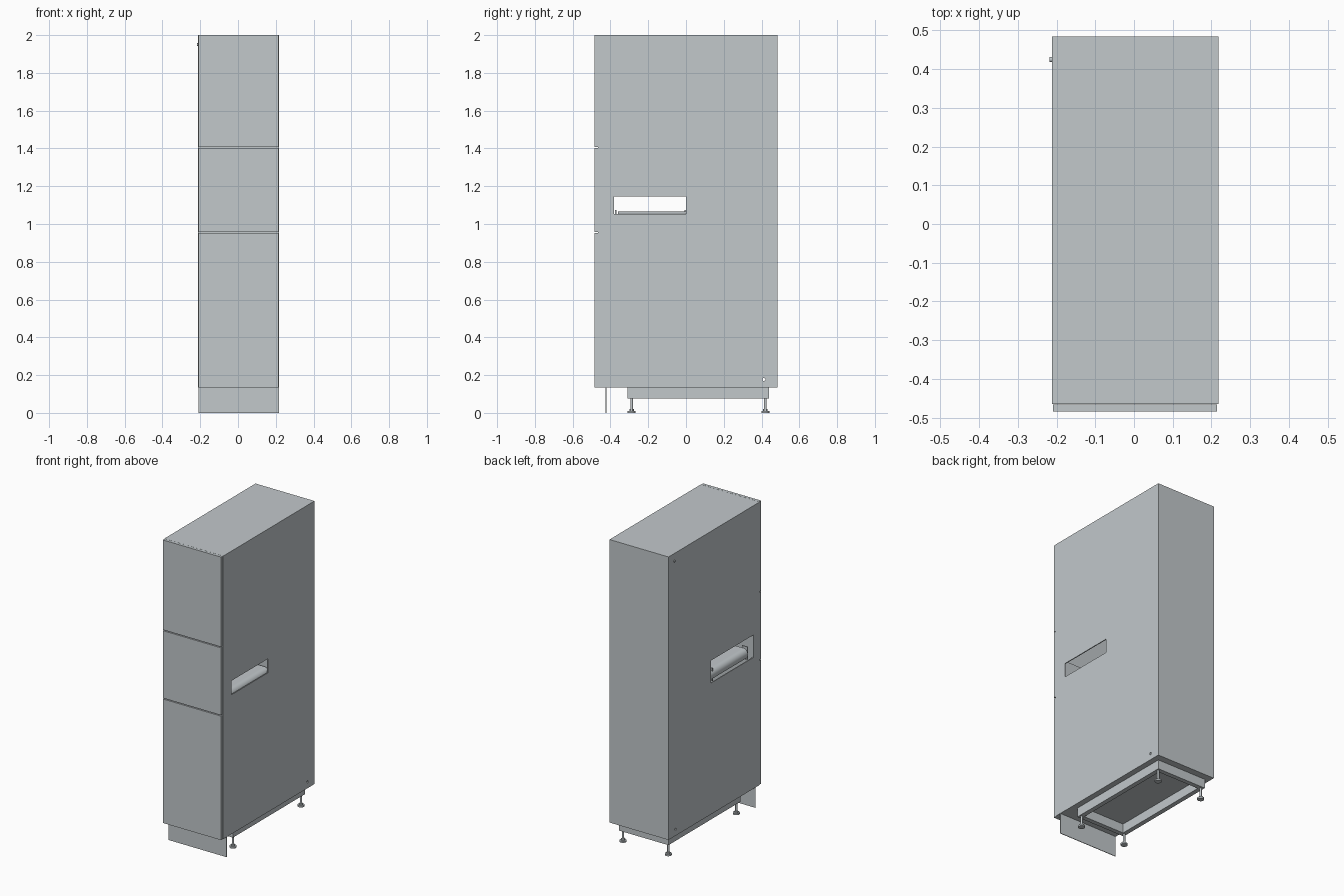
import bpy
import math

cube = bpy.data.objects.get("Cube")
if cube:
    bpy.data.objects.remove(cube, do_unlink=True)

metal = bpy.data.materials.new("light grey metal")
metal.use_nodes = True
grey = (0.54, 0.58, 0.60, 1)
metal.diffuse_color = grey
metal.node_tree.nodes["Principled BSDF"].inputs["Base Color"].default_value = grey


def box(name, x, y, z):
    """Box from (min, max) ranges."""
    bpy.ops.mesh.primitive_cube_add(size=1, location=[sum(r) / 2 for r in (x, y, z)])
    ob = bpy.context.object
    ob.name = name
    ob.scale = [r[1] - r[0] for r in (x, y, z)]
    bpy.ops.object.transform_apply(location=False, rotation=False, scale=True)
    ob.data.materials.append(metal)
    return ob


def rod(name, loc, radius, length, axis="z", sides=24):
    turn = {"x": (0, math.pi / 2, 0), "y": (math.pi / 2, 0, 0), "z": (0, 0, 0)}[axis]
    bpy.ops.mesh.primitive_cylinder_add(vertices=sides, radius=radius, depth=length,
                                        location=loc, rotation=turn)
    ob = bpy.context.object
    ob.name = name
    ob.data.materials.append(metal)
    bpy.ops.object.shade_smooth_by_angle()
    return ob


def cut(target, cutter):
    mod = target.modifiers.new("cut", "BOOLEAN")
    mod.operation = "DIFFERENCE"
    mod.solver = "EXACT"
    mod.object = cutter
    bpy.context.view_layer.objects.active = target
    bpy.ops.object.modifier_apply(modifier=mod.name)
    bpy.data.objects.remove(cutter, do_unlink=True)


LEFT, RIGHT, FRONT, BACK, BASE, TOP = -0.212, 0.218, -0.485, 0.485, 0.135, 2.0
DOOR = -0.465
T = 0.006

# Hollow sheet metal cabinet with side openings
body = box("cabinet_body", (LEFT, RIGHT), (DOOR, BACK), (BASE, TOP))
cut(body, box("hollow", (LEFT + T, RIGHT - T), (DOOR + T, BACK - T), (BASE + T, TOP - T)))
cut(body, box("outlet", (RIGHT - 0.03, RIGHT + 0.03), (-0.38, 0), (1.053, 1.145)))
cut(body, box("inlet", (LEFT - 0.03, LEFT + 0.03), (-0.40, 0.045), (1.0, 1.148)))
cut(body, rod("service_hole", (0, 0.412, 0.177), 0.008, 1, "x", 16))

# Three front panels separated by thin seams
seams = [BASE, 0.955, 1.405, TOP]
for name, low, high in zip(("lower", "middle", "upper"), seams, seams[1:]):
    box(name + "_front_panel", (LEFT + 0.003, RIGHT - 0.003), (FRONT, DOOR - 0.001),
        (low + (0.003 if low > BASE else 0), high - (0.003 if high < TOP else 0)))

# Hinge pin near the top rear
rod("hinge_pin", (LEFT - 0.002, 0.425, 1.95), 0.007, 0.008, "x", 16)

# Conveyor bed with an end roller at each side
box("conveyor_bed", (-0.165, 0.165), (-0.36, 0.04), (0.995, 1.065))
for side in (-1, 1):
    rod("conveyor_roller", (side * 0.165, -0.16, 1.03), 0.035, 0.40, "y", 32)
for name, y in (("front_guide", -0.408), ("rear_guide", 0.05)):
    box(name, (LEFT + T, RIGHT - T), (y, y + 0.005), (0.97, 1.18))
for y in (-0.375, -0.008):
    box("roller_bracket", (-0.19, -0.15), (y, y + 0.008), (0.99, 1.075))

# Plinth frame under the cabinet
X, Y0, Y1, Z = 0.18, -0.31, 0.44, (0.075, BASE)
W = 0.03
for side in (-1, 1):
    box("plinth_side_rail", sorted((side * X, side * (X - W))), (Y0, Y1), Z)
box("plinth_front_rail", (W - X, X - W), (Y0, Y0 + W), Z)
box("plinth_back_rail", (W - X, X - W), (Y1 - W, Y1), Z)

# Levelling feet
for x in (-0.165, 0.165):
    for y in (-0.288, 0.42):
        rod("foot_stem", (x, y, 0.065), 0.007, 0.13, sides=16)
        rod("foot_pad", (x, y, 0.005), 0.021, 0.01)
        rod("foot_nut", (x, y, 0.015), 0.012, 0.01, sides=6)

# Kick plate hanging below the front
box("kick_plate", (LEFT + 0.002, RIGHT - 0.002), (-0.426, -0.422), (0, BASE))
